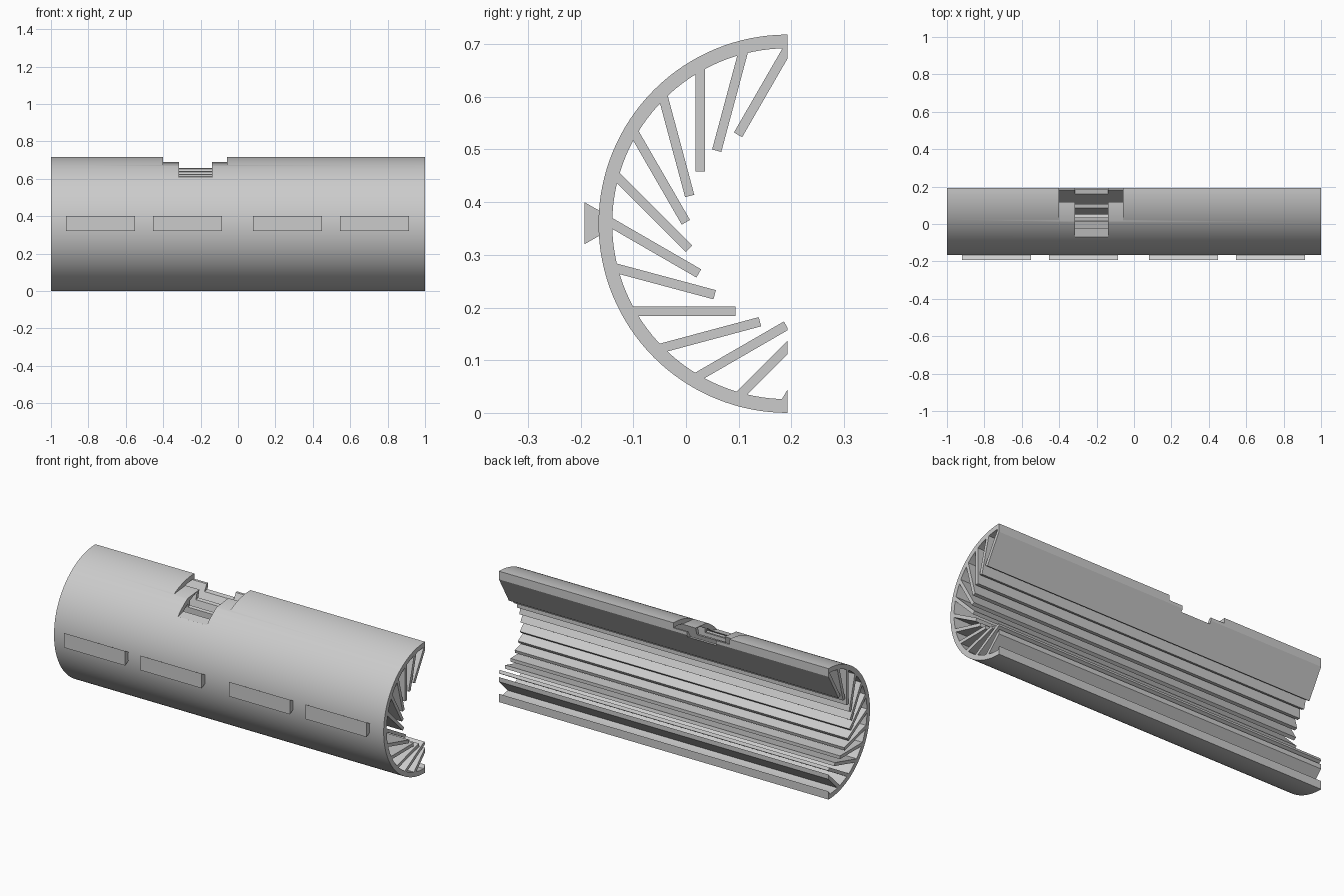
import bpy, bmesh
from math import cos, sin, pi, radians
from mathutils import Matrix, Vector

if "Cube" in bpy.data.objects:
    bpy.data.objects.remove(bpy.data.objects["Cube"])

BACK = 0.193                # open rear plane, also the axis of the shell
AXIS = 0.359                # height of the shell axis
R_OUT, R_IN = 0.359, 0.333
SEGMENTS = 64

grey = bpy.data.materials.new("light_grey")
grey.use_nodes = True
colour = (0.6, 0.6, 0.6, 1)
grey.diffuse_color = colour
grey.node_tree.nodes["Principled BSDF"].inputs["Base Color"].default_value = colour


def prism(name, profile, x0, x1, clip=False):
    """Extrude a (y, z) profile along x, optionally trimmed at the open rear."""
    bm = bmesh.new()
    face = bm.faces.new([bm.verts.new((x0, y, z)) for y, z in profile])
    moved = bmesh.ops.extrude_face_region(bm, geom=[face])["geom"]
    bmesh.ops.translate(bm, vec=(x1 - x0, 0, 0),
                        verts=[v for v in moved if isinstance(v, bmesh.types.BMVert)])
    if clip:
        cut = bmesh.ops.bisect_plane(bm, geom=bm.verts[:] + bm.edges[:] + bm.faces[:],
                                     plane_co=(0, BACK, 0), plane_no=(0, 1, 0),
                                     clear_outer=True)["geom_cut"]
        edges = [e for e in cut if isinstance(e, bmesh.types.BMEdge)]
        if edges:
            bmesh.ops.holes_fill(bm, edges=edges)
    bmesh.ops.recalc_face_normals(bm, faces=bm.faces[:])
    mesh = bpy.data.meshes.new(name)
    bm.to_mesh(mesh)
    bm.free()
    mesh.materials.append(grey)
    obj = bpy.data.objects.new(name, mesh)
    bpy.context.collection.objects.link(obj)
    return obj


def arc(radius):
    angles = [pi / 2 + pi * i / SEGMENTS for i in range(SEGMENTS + 1)]
    return [(BACK + radius * cos(a), AXIS + radius * sin(a)) for a in angles]


# Half-round shell
shell = prism("shell", arc(R_OUT) + arc(R_IN)[::-1], -1, 1)

# Slanted inner fins, turned around the shell axis in equal steps
fins = []
for step in range(-4, 9):
    turn = Matrix.Rotation(radians(-15 * step), 2)
    corners = [(-0.298, -0.175), (-0.099, -0.175), (-0.099, -0.157), (-0.298, -0.157)]
    points = [turn @ Vector(c) + Vector((BACK, AXIS)) for c in corners]
    fins.append(prism(f"fin_{step + 5}", points, -1, 1, clip=True))

# Stepped notch in the top: a wide shallow cut and a narrow deep one
notches = [
    prism("wide_notch_cutter", [(-0.1, 0.66), (0.3, 0.7), (0.3, 0.9), (-0.1, 0.9)], -0.4, -0.06),
    prism("deep_notch_cutter", [(-0.15, 0.587), (0.3, 0.683), (0.3, 0.9), (-0.15, 0.9)], -0.316, -0.14),
]
for obj in [shell] + fins:
    bpy.context.view_layer.objects.active = obj
    for cutter in notches:
        mod = obj.modifiers.new("notch", "BOOLEAN")
        mod.operation, mod.solver, mod.object = "DIFFERENCE", "EXACT", cutter
        bpy.ops.object.modifier_apply(modifier=mod.name)
for cutter in notches:
    bpy.data.objects.remove(cutter)

# Flared pads along the front
for i, x in enumerate((-0.735, -0.27, 0.265, 0.73)):
    profile = [(-0.193, 0.32), (-0.193, 0.4), (-0.163, 0.383), (-0.163, 0.337)]
    prism(f"front_pad_{i + 1}", profile, x - 0.185, x + 0.185)

# Smooth the curved shell, keep its edges sharp
bpy.ops.object.select_all(action="DESELECT")
shell.select_set(True)
bpy.context.view_layer.objects.active = shell
bpy.ops.object.shade_smooth_by_angle(angle=radians(25))
